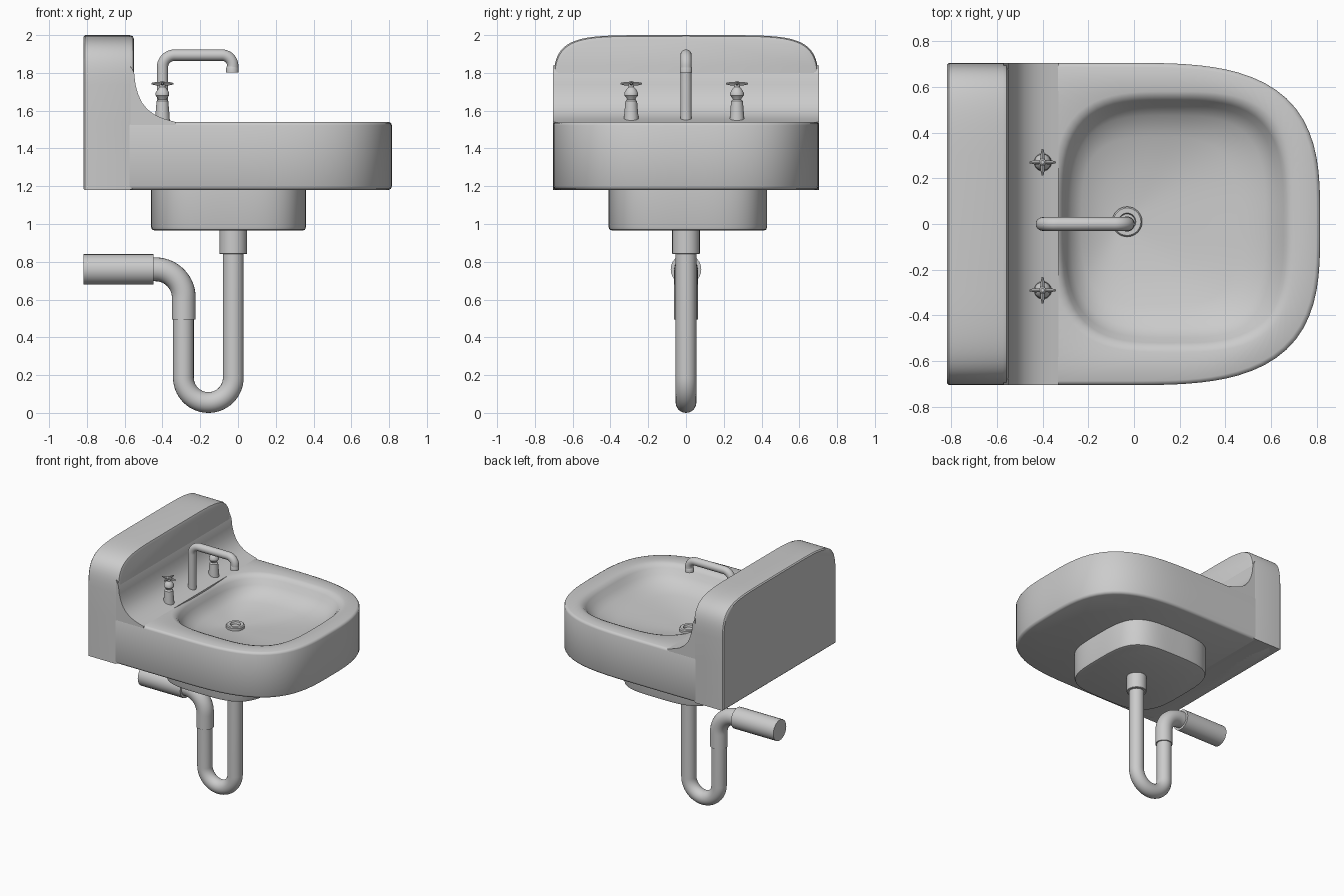
import bpy, bmesh, math
from mathutils import Vector

if "Cube" in bpy.data.objects:
    bpy.data.objects.remove(bpy.data.objects["Cube"])

N = 96


def finish(name, bm, angle=35):
    bmesh.ops.remove_doubles(bm, verts=bm.verts, dist=1e-5)
    bmesh.ops.recalc_face_normals(bm, faces=bm.faces)
    me = bpy.data.meshes.new(name)
    bm.to_mesh(me)
    bm.free()
    me.shade_smooth()
    me.set_sharp_from_angle(angle=math.radians(angle))
    ob = bpy.data.objects.new(name, me)
    bpy.context.collection.objects.link(ob)
    return ob


def loft(name, rings, angle=35):
    """Skin a list of closed rings and cap both ends."""
    bm = bmesh.new()
    vs = [[bm.verts.new(p) for p in r] for r in rings]
    n = len(vs[0])
    for a, b in zip(vs, vs[1:]):
        for i in range(n):
            j = (i + 1) % n
            bm.faces.new((a[i], a[j], b[j], b[i]))
    bm.faces.new(vs[0])
    bm.faces.new(vs[-1])
    return finish(name, bm, angle)


def oval(cx, cy, front, back, ay, z, nf, nb):
    """Rounded outline with its own squareness in front (+x) and back (-x)."""
    pts = []
    for i in range(N):
        t = 2 * math.pi * i / N
        c, s = math.cos(t), math.sin(t)
        a, n = (front, nf) if c >= 0 else (back, nb)
        r = (abs(c / a) ** n + abs(s / ay) ** n) ** (-1 / n)
        pts.append((cx + r * c, cy + r * s, z))
    return pts


def lathe(name, profile, x, y, seg=32):
    rings = [[(x + r * math.cos(2 * math.pi * i / seg), y + r * math.sin(2 * math.pi * i / seg), z)
              for i in range(seg)] for r, z in profile]
    return loft(name, rings)


def tube(name, path, r, seg=24):
    """Round tube along a path lying in the xz plane."""
    rings = []
    P = [Vector((x, 0, z)) for x, z in path]
    for i, p in enumerate(P):
        t = (P[min(i + 1, len(P) - 1)] - P[max(i - 1, 0)]).normalized()
        u, v = Vector((0, 1, 0)), Vector((0, 1, 0)).cross(t)
        rings.append([p + r * (math.cos(a) * u + math.sin(a) * v)
                      for a in (2 * math.pi * k / seg for k in range(seg))])
    return loft(name, rings, 50)


def arc(cx, cz, r, a0, a1, n=14):
    return [(cx + r * math.cos(math.radians(a0 + (a1 - a0) * i / n)),
             cz + r * math.sin(math.radians(a0 + (a1 - a0) * i / n))) for i in range(n + 1)]


# Basin body: outer wall, rim, then down into the bowl
def outer(inset, z):
    return oval(-0.05, 0, 0.865 - inset, 0.75 - inset, 0.705 - inset, z, 3.2, 20)


rings = [outer(0.02, 1.18), outer(0.006, 1.186), outer(0, 1.2),
         outer(0, 1.522), outer(0.005, 1.535), outer(0.018, 1.541)]
for cx, ax, ay, z in [(0.17, 0.53, 0.57, 1.54), (0.17, 0.505, 0.548, 1.532), (0.17, 0.485, 0.53, 1.51),
                      (0.165, 0.465, 0.507, 1.47), (0.15, 0.425, 0.465, 1.425), (0.11, 0.34, 0.37, 1.388),
                      (0.05, 0.2, 0.22, 1.36), (-0.03, 0.05, 0.05, 1.34)]:
    rings.append(oval(cx, 0.01, ax, ax, ay, z, 3.3, 3.3))
loft("basin", rings, 50)


# Backsplash slab with rounded top corners
def slab(x, inset):
    pts = [(0.705, 1.18)]
    for i in range(41):
        t = math.pi * i / 40
        c, s = math.cos(t), max(math.sin(t), 0)
        pts.append((math.copysign(0.705 * abs(c) ** (1 / 3), c), 1.54 + 0.46 * s ** (1 / 3)))
    pts.append((-0.705, 1.18))
    ky, kz = 1 - inset / 0.705, 1 - inset / 0.41
    return [(x, y * ky, 1.59 + (z - 1.59) * kz) for y, z in pts]


loft("backsplash", [slab(-0.818, 0.008), slab(-0.81, 0), slab(-0.575, 0),
                    slab(-0.557, 0.006), slab(-0.55, 0.022)], 40)

# Concave cove joining backsplash and deck
cove = [(-0.57, 1.5), (-0.57, 1.84), (-0.55, 1.80), (-0.543, 1.74), (-0.53, 1.69), (-0.51, 1.645),
        (-0.48, 1.607), (-0.44, 1.578), (-0.40, 1.56), (-0.36, 1.548), (-0.33, 1.54), (-0.33, 1.5)]
loft("cove", [[(x, y, z) for x, z in cove] for y in (-0.704, 0.704)], 40)

# Underside of the bowl
loft("bowl_underside", [oval(-0.05, 0.01, 0.41 - d, 0.41 - d, 0.42 - d, z, 3.6, 3.6)
                        for d, z in [(0.02, 0.965), (0.005, 0.97), (0, 0.985), (0, 1.2)]])

# Drain fitting in the bowl
lathe("drain", [(0.066, 1.32), (0.066, 1.36), (0.06, 1.367), (0.038, 1.367), (0.034, 1.35)], -0.03, 0.01)

# Waste pipe: collar, trap, elbow, wall sleeve
lathe("waste_collar", [(0.07, 0.84), (0.073, 0.843), (0.073, 0.98)], -0.025, 0)
tube("trap_pipe", [(-0.025, 0.95)] + arc(-0.157, 0.187, 0.132, 0, -180, 28) + [(-0.289, 0.55)], 0.055)
tube("trap_elbow", [(-0.287, 0.495), (-0.287, 0.6)] + arc(-0.437, 0.61, 0.15, 0, 90) + [(-0.48, 0.76)], 0.063)
sleeve = tube("wall_sleeve", [(-0.818, 0.76), (-0.812, 0.76), (-0.455, 0.76), (-0.448, 0.76)], 0.081)

# Spout
tube("spout", [(-0.4, 1.52)] + arc(-0.335, 1.829, 0.065, 180, 90) + arc(-0.085, 1.837, 0.057, 90, 0)
     + [(-0.028, 1.815)], 0.03)
lathe("spout_tip", [(0.033, 1.802), (0.033, 1.825), (0.029, 1.835)], -0.03, 0)

# Taps with four-armed handles
for side, y in (("left", -0.29), ("right", 0.27)):
    lathe(side + "_tap", [(0.04, 1.53), (0.038, 1.57), (0.031, 1.65), (0.022, 1.66), (0.026, 1.668),
                          (0.036, 1.68), (0.036, 1.695), (0.026, 1.712), (0.015, 1.725),
                          (0.015, 1.75), (0.008, 1.757)], -0.4, y)
    bm = bmesh.new()
    for k in range(4):
        a = k * math.pi / 2
        d, s = Vector((math.cos(a), math.sin(a), 0)), Vector((-math.sin(a), math.cos(a), 0))
        rs = []
        for dist, r in ((0, 0.008), (0.035, 0.009), (0.058, 0.004)):
            rs.append([bm.verts.new(Vector((-0.4, y, 1.743)) + d * dist + r * (
                s * math.cos(q * math.pi / 4) + Vector((0, 0, 1)) * math.sin(q * math.pi / 4)))
                for q in range(8)])
        for p, q in zip(rs, rs[1:]):
            for i in range(8):
                bm.faces.new((p[i], p[i - 1], q[i - 1], q[i]))
        bm.faces.new(rs[-1])
    finish(side + "_tap_handle", bm)
